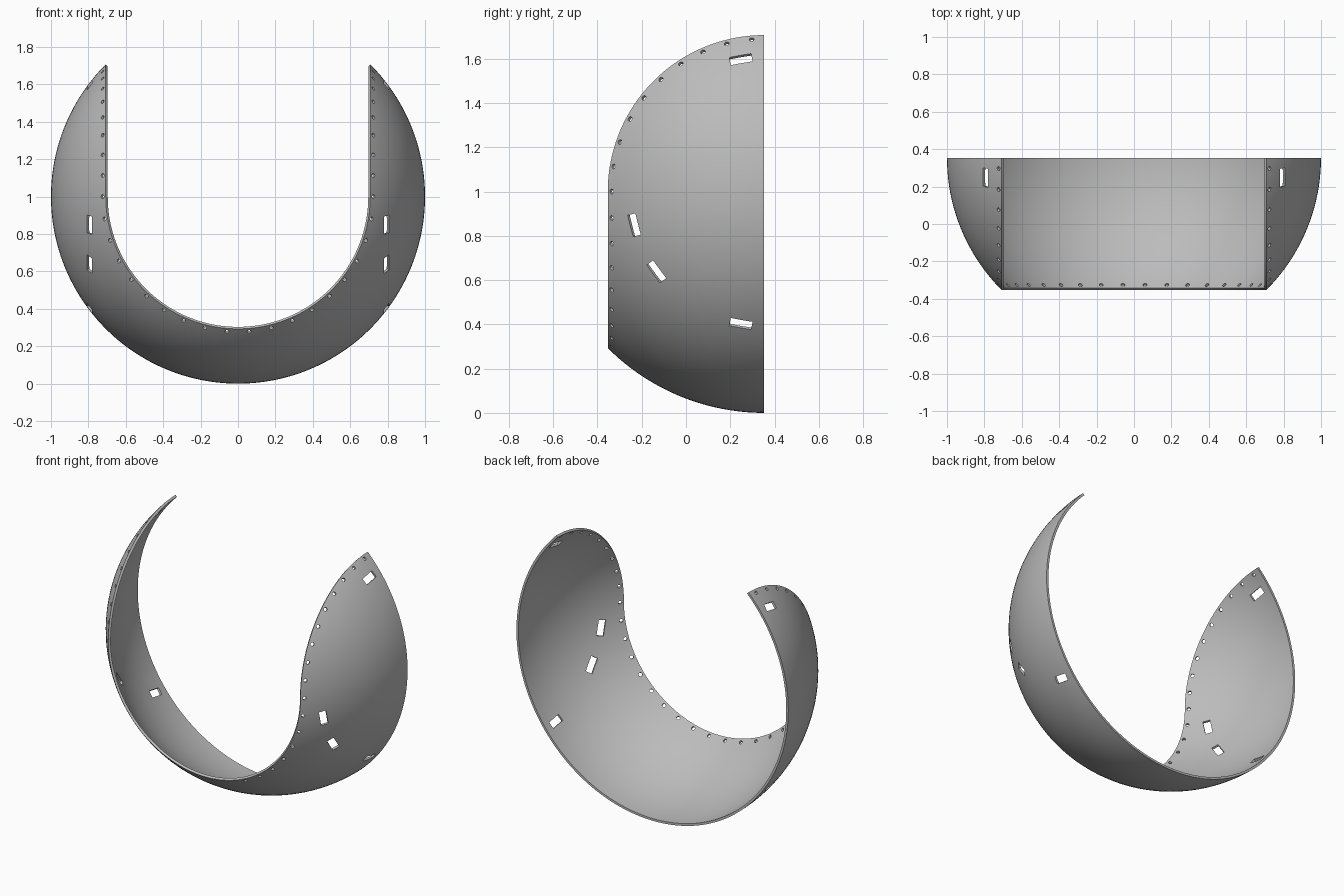
import bpy, bmesh
from math import sin, cos, pi, radians, sqrt
from mathutils import Vector, Matrix

cube = bpy.data.objects.get("Cube")
if cube:
    bpy.data.objects.remove(cube)

S = sqrt(0.5)                        # half width of the U opening on the unit sphere
INNER = 0.985                        # inner radius of the shell
CENTRE = Vector((0, S / 2, 1))
ARC, ACROSS = 192, 20                # sections along the U, steps across it
STEP = radians(180 / 19)             # spacing of the edge holes


def make_object(name, bm):
    bmesh.ops.recalc_face_normals(bm, faces=bm.faces)
    mesh = bpy.data.meshes.new(name)
    bm.to_mesh(mesh)
    bm.free()
    obj = bpy.data.objects.new(name, mesh)
    obj.location = CENTRE
    bpy.context.collection.objects.link(obj)
    return obj


def section(t):
    """Directions from the U edge to the back rim at path angle t."""
    side, u = (1 if t > 0 else -1), abs(t) - pi / 2
    if u <= 0:
        edge = Vector((S * sin(t), -S, -S * cos(t)))
        rim = Vector((sin(t), 0, -cos(t)))
    else:
        edge = Vector((side * S, -S * cos(u), S * sin(u)))
        rim = Vector((side * cos(u / 2), 0, sin(u / 2)))
    return [edge.lerp(rim, k / ACROSS).normalized() for k in range(ACROSS + 1)]


# Shell: closed cross-sections swept along the U, tapering to a tip on each arm
bm = bmesh.new()
previous = None
for i in range(ARC + 1):
    outer = section(pi * (2 * i / ARC - 1))
    loop = [bm.verts.new(p) for p in outer + [p * INNER for p in reversed(outer)]]
    if previous:
        for k in range(len(loop)):
            j = (k + 1) % len(loop)
            bm.faces.new((previous[k], previous[j], loop[j], loop[k]))
    previous = loop
bmesh.ops.remove_doubles(bm, verts=bm.verts, dist=1e-5)
shell = make_object("curved_shell", bm)

# Cutters: radial pegs for the edge holes, radial blocks for the strap slots
cut = bmesh.new()


def frame(normal, tangent):
    """Matrix at a point on the shell, z outward and y along the tangent."""
    x = tangent.cross(normal).normalized()
    y = normal.cross(x)
    rot = Matrix((x, y, normal)).transposed().to_4x4()
    return Matrix.Translation(normal * (1 + INNER) / 2) @ rot


def peg(normal):
    bmesh.ops.create_cone(cut, cap_ends=True, segments=16, radius1=0.011, radius2=0.011,
                          depth=0.08, matrix=frame(normal, Vector((0.3, 0.5, 0.8))))


def around_side(side, polar, angle):
    """Direction at a polar angle from the x axis, turned upward from the front."""
    return Vector((side * cos(polar), -sin(polar) * cos(angle), sin(polar) * sin(angle)))


HOLE = radians(46.4)
for i in range(-9, 9):
    a = (i + 0.5) * STEP
    peg(Vector((sin(HOLE) * sin(a), -cos(HOLE), -sin(HOLE) * cos(a))))
for side in (-1, 1):
    for i in range(10):
        peg(around_side(side, pi / 2 - HOLE, i * STEP))
    for degrees in (80, -14.4, -36.6, -80):
        a = radians(degrees)
        tangent = Vector((0, sin(a), cos(a)))
        block = frame(around_side(side, radians(37.4), a), tangent)
        bmesh.ops.create_cube(cut, size=1, matrix=block @ Matrix.Diagonal((0.045, 0.1, 0.1, 1)))
cutter = make_object("hole_cutter", cut)
cutter.hide_render = True

mod = shell.modifiers.new("holes", "BOOLEAN")
mod.operation, mod.solver, mod.object = "DIFFERENCE", "EXACT", cutter
bpy.ops.object.select_all(action="DESELECT")
bpy.context.view_layer.objects.active = shell
shell.select_set(True)
bpy.ops.object.modifier_apply(modifier=mod.name)
bpy.data.objects.remove(cutter)
bpy.ops.object.shade_smooth_by_angle(angle=radians(30))

# Plain grey finish
grey = bpy.data.materials.new("plain_grey")
grey.use_nodes = True
colour = (0.5, 0.5, 0.5, 1)
grey.diffuse_color = colour
grey.node_tree.nodes["Principled BSDF"].inputs["Base Color"].default_value = colour
shell.data.materials.clear()
shell.data.materials.append(grey)
